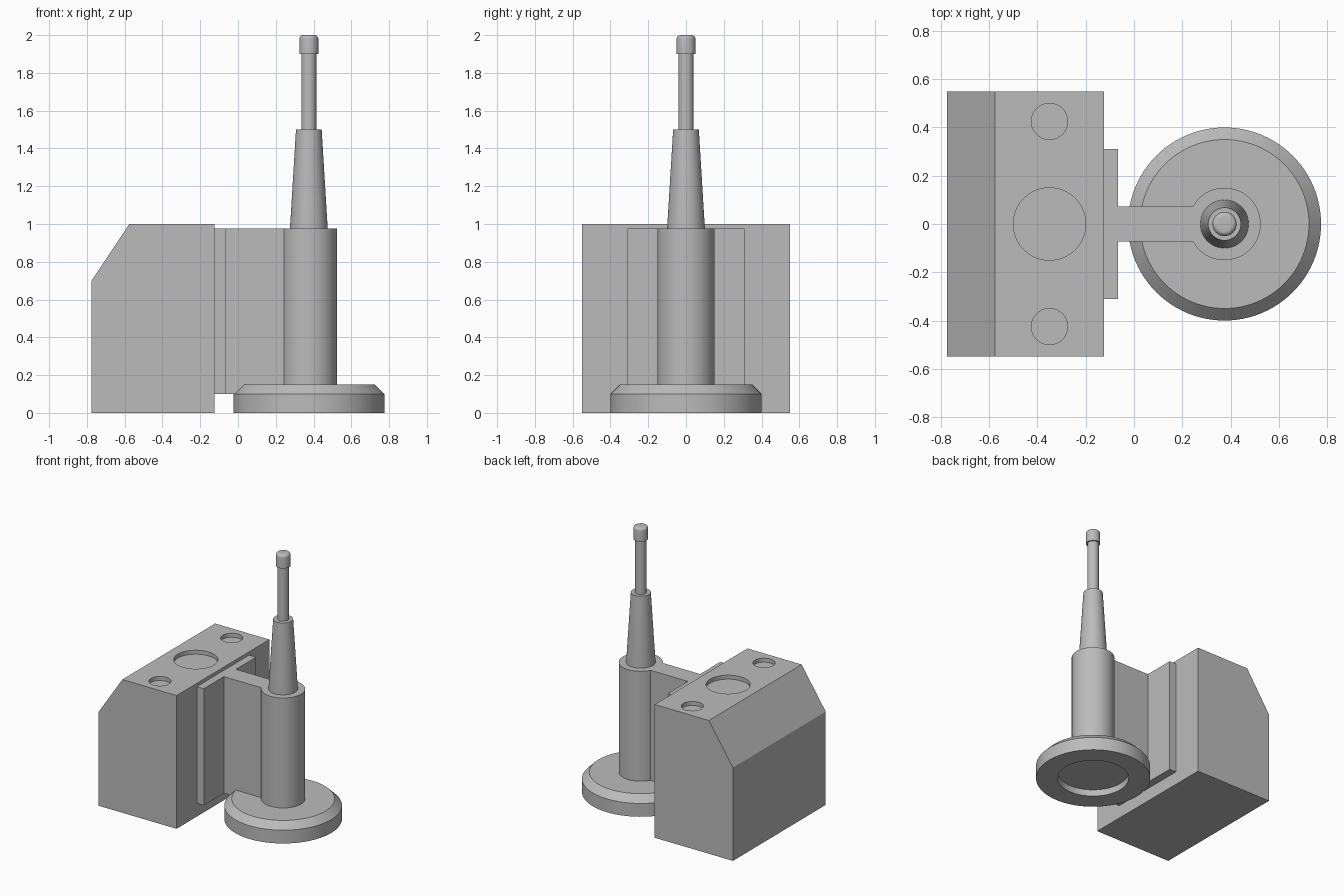
import bpy, bmesh, math

cube = bpy.data.objects.get("Cube")
if cube:
    bpy.data.objects.remove(cube, do_unlink=True)

grey = bpy.data.materials.new("plain grey")
grey.use_nodes = True
colour = (0.5, 0.5, 0.5, 1)
grey.diffuse_color = colour
grey.node_tree.nodes["Principled BSDF"].inputs["Base Color"].default_value = colour

AXIS_X = 0.375
SIDES = 96


def finish(name, bm):
    bmesh.ops.recalc_face_normals(bm, faces=bm.faces)
    mesh = bpy.data.meshes.new(name)
    bm.to_mesh(mesh)
    bm.free()
    mesh.materials.append(grey)
    obj = bpy.data.objects.new(name, mesh)
    bpy.context.collection.objects.link(obj)
    bpy.ops.object.select_all(action="DESELECT")
    obj.select_set(True)
    bpy.context.view_layer.objects.active = obj
    return obj


def smooth(obj):
    bpy.ops.object.shade_smooth_by_angle(angle=math.radians(30))
    return obj


def prism(name, points, offset):
    """Extrude a closed outline of 3D points along offset."""
    bm = bmesh.new()
    face = bm.faces.new([bm.verts.new(p) for p in points])
    ext = bmesh.ops.extrude_face_region(bm, geom=[face], use_keep_orig=True)
    verts = [v for v in ext["geom"] if isinstance(v, bmesh.types.BMVert)]
    bmesh.ops.translate(bm, verts=verts, vec=offset)
    return finish(name, bm)


def lathe(name, profile):
    """Spin a (radius, height) profile that starts and ends on the axis."""
    bm = bmesh.new()
    verts = [bm.verts.new((AXIS_X + r, 0, z)) for r, z in profile]
    edges = [bm.edges.new(pair) for pair in zip(verts, verts[1:])]
    bmesh.ops.spin(bm, geom=verts + edges, cent=(AXIS_X, 0, 0), axis=(0, 0, 1),
                   angle=math.tau, steps=SIDES, use_merge=True)
    bmesh.ops.remove_doubles(bm, verts=bm.verts, dist=0.0001)
    return smooth(finish(name, bm))


# Chamfered block with three shallow round pockets in its top
outline = [(-0.775, 0), (-0.125, 0), (-0.125, 1), (-0.575, 1), (-0.775, 0.7)]
block = prism("block", [(x, -0.55, z) for x, z in outline], (0, 1.1, 0))
for y, radius in ((-0.425, 0.075), (0, 0.15), (0.425, 0.075)):
    bpy.ops.mesh.primitive_cylinder_add(vertices=SIDES, radius=radius, depth=0.2,
                                        location=(-0.35, y, 1.07))
    cutter = bpy.context.object
    cutter.hide_render = True
    bpy.context.view_layer.objects.active = block
    cut = block.modifiers.new("pocket", "BOOLEAN")
    cut.operation = "DIFFERENCE"
    cut.solver = "EXACT"
    cut.object = cutter
    bpy.ops.object.modifier_apply(modifier=cut.name)
    bpy.data.objects.remove(cutter, do_unlink=True)
bpy.ops.object.select_all(action="DESELECT")
block.select_set(True)
smooth(block)

# Flange, web and round column as one section
half_web, column_r = 0.072, 0.15
start = math.pi + math.asin(half_web / column_r)
sweep = math.tau - 2 * math.asin(half_web / column_r)
section = [(-0.125, 0.31), (-0.125, -0.31), (-0.067, -0.31), (-0.067, -half_web)]
for i in range(SIDES + 1):
    a = start + sweep * i / SIDES
    section.append((AXIS_X + column_r * math.cos(a), column_r * math.sin(a)))
section += [(-0.067, half_web), (-0.067, 0.31)]
smooth(prism("column_bracket", [(x, y, 0.1) for x, y in section], (0, 0, 0.875)))

# Round foot, chamfered above and recessed below
lathe("round_foot", [(0, 0.05), (0.25, 0.05), (0.25, 0), (0.4, 0),
                     (0.4, 0.1), (0.35, 0.15), (0, 0.15)])

# Tapered sleeve, thin rod and rounded tip
lathe("tapered_sleeve", [(0, 0.96), (0.1, 0.96), (0.1, 0.975), (0.068, 1.5), (0, 1.5)])
lathe("thin_rod", [(0, 1.49), (0.04, 1.49), (0.04, 1.91), (0, 1.91)])
tip = [(0, 1.9), (0.05, 1.9)]
for i in range(7):
    a = math.pi / 2 * i / 6
    tip.append((0.03 + 0.02 * math.cos(a), 1.98 + 0.02 * math.sin(a)))
lathe("rod_tip", tip + [(0, 2)])
